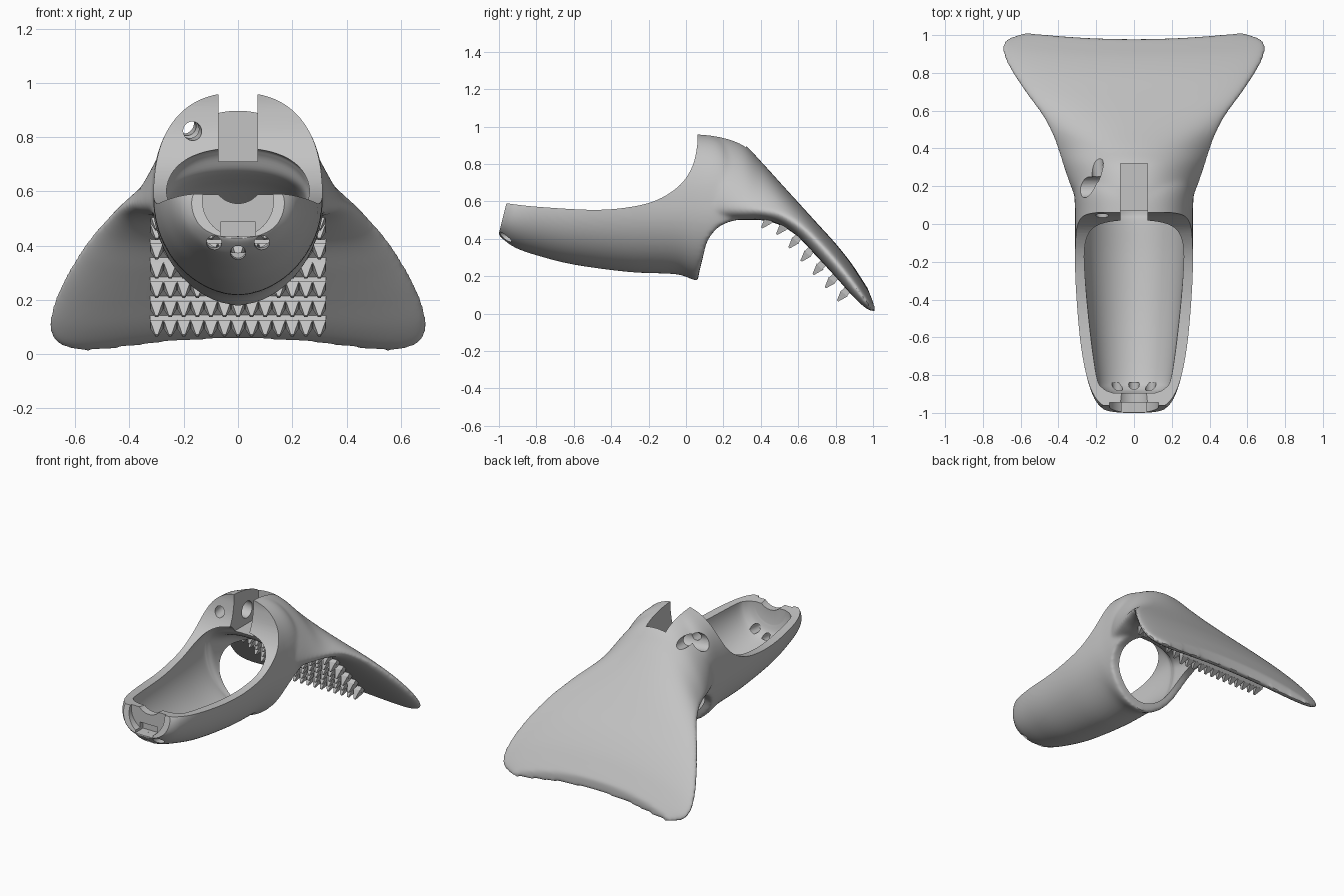
import bpy, bmesh, math
from mathutils import Vector

if "Cube" in bpy.data.objects:
    bpy.data.objects.remove(bpy.data.objects["Cube"])

grey = bpy.data.materials.new("plain_grey")
grey.use_nodes = True
COLOUR = (0.55, 0.55, 0.55, 1)
grey.diffuse_color = COLOUR
grey.node_tree.nodes["Principled BSDF"].inputs["Base Color"].default_value = COLOUR


def finish(name, bm):
    bmesh.ops.recalc_face_normals(bm, faces=bm.faces)
    mesh = bpy.data.meshes.new(name)
    bm.to_mesh(mesh)
    bm.free()
    mesh.materials.append(grey)
    obj = bpy.data.objects.new(name, mesh)
    bpy.context.collection.objects.link(obj)
    return obj


def activate(obj):
    bpy.ops.object.select_all(action='DESELECT')
    obj.select_set(True)
    bpy.context.view_layer.objects.active = obj


def densify(rows, steps):
    """Smooth curve through rows of values."""
    out = []
    for i in range(len(rows) - 1):
        a, b, c, d = (rows[max(i - 1, 0)], rows[i], rows[i + 1],
                      rows[min(i + 2, len(rows) - 1)])
        for s in range(steps):
            u = s / steps
            out.append(tuple(
                q + u * ((r - p) + u * ((2 * p - 5 * q + 4 * r - e)
                                        + u * (3 * (q - r) + e - p))) / 2
                for p, q, r, e in zip(a, b, c, d)))
    out.append(rows[-1])
    return out


def loft(name, stations, top_power, low_power, bow=False, half=20, steps=6):
    """Closed sections along y: (y, half width, top, edge, bottom, roundness)."""
    bm = bmesh.new()
    rings = []
    for y, w, top, edge, low, k in densify(stations, steps):
        ramp = min(max((y - 0.65) / 0.3, 0), 1) if bow else 0
        ramp = ramp * ramp * (3 - 2 * ramp)
        upper, lower = [], []
        for i in range(-half, half + 1):
            t = math.sin(math.pi / 2 * i / half)
            a = abs(t)
            yy = y + 0.035 * ramp * t * t
            drop = 0.07 * ramp * t * t
            zu = edge + (top - edge) * max(1 - a ** top_power, 0) ** k
            zl = edge + (low - edge) * max(1 - a ** low_power, 0) ** 0.5
            upper.append((w * t, yy, zu - drop))
            lower.append((w * t, yy, zl - drop))
        rings.append([bm.verts.new(p) for p in upper + lower[-2:0:-1]])
    count = len(rings[0])
    for r, s in zip(rings, rings[1:]):
        for i in range(count):
            j = (i + 1) % count
            bm.faces.new((r[i], r[j], s[j], s[i]))
    for r in (rings[0], rings[-1]):
        for i in range(2 * half):
            quad = [r[i], r[i + 1], r[(count - i - 1) % count], r[(count - i) % count]]
            bm.faces.new(list(dict.fromkeys(quad)))
    return finish(name, bm)


def prism(name, points, half_x):
    """Side profile of (y, z) points extruded across x."""
    bm = bmesh.new()
    face = bm.faces.new([bm.verts.new((-half_x, y, z)) for y, z in points])
    ext = bmesh.ops.extrude_face_region(bm, geom=[face])["geom"]
    verts = [v for v in ext if isinstance(v, bmesh.types.BMVert)]
    bmesh.ops.translate(bm, verts=verts, vec=(2 * half_x, 0, 0))
    return finish(name, bm)


def block(name, half_x, y0, y1, z0, z1):
    return prism(name, [(y0, z0), (y1, z0), (y1, z1), (y0, z1)], half_x)


def rod(name, start, end, radius):
    a, b = Vector(start), Vector(end)
    bm = bmesh.new()
    bmesh.ops.create_cone(bm, cap_ends=True, segments=40, radius1=radius,
                          radius2=radius, depth=(b - a).length)
    bm.transform((b - a).to_track_quat('Z', 'Y').to_matrix().to_4x4())
    bmesh.ops.translate(bm, verts=bm.verts, vec=(a + b) / 2)
    return finish(name, bm)


def boolean(obj, tool):
    mod = obj.modifiers.new("cut", 'BOOLEAN')
    mod.operation = 'DIFFERENCE'
    mod.solver = 'MANIFOLD'
    mod.object = tool
    activate(obj)
    bpy.ops.object.modifier_apply(modifier=mod.name)
    bpy.data.objects.remove(tool)


# Sleeve and hood as one solid tube
R = 0.417
body = loft("sleeve_and_fan", [
    (-1.005, .13, .62, .50, .425, R), (-.97, .175, .64, .52, .39, R),
    (-.92, .213, .66, .54, .355, R), (-.8, .253, .72, .56, .312, R),
    (-.6, .287, .82, .56, .262, R), (-.3, .31, .93, .57, .222, R),
    (-.05, .312, .96, .57, .21, R), (.065, .312, .963, .57, .176, R),
    (.2, .315, .935, .57, .2, R), (.3, .29, .81, .57, .25, R)], 2.4, 1.85)

# Arch behind the ring
arch = densify([(.06, .1), (.065, .19), (.09, .3), (.12, .4), (.2, .48), (.35, .515)], 4)
boolean(body, prism("arch_cutter", arch + [(.6, .515), (.6, .05), (.06, .05)], 1))

# Flared fan plate, bell shaped near the hood and flat at its end
fan = loft("fan", [
    (.12, .30, .958, .57, .50, .45), (.2, .335, .948, .565, .50, .6),
    (.31, .375, .905, .56, .50, .85), (.4, .405, .815, .555, .50, 1.0),
    (.5, .445, .705, .535, .475, .9), (.6, .505, .595, .475, .41, .75),
    (.7, .58, .485, .385, .305, .6), (.8, .655, .375, .285, .2, .5),
    (.88, .695, .275, .195, .115, .45), (.94, .68, .185, .125, .065, .45),
    (.978, .58, .125, .09, .055, .45)], 2.2, 6, bow=True)

# Blend the two solids
activate(body)
fan.select_set(True)
bpy.ops.object.join()
mod = body.modifiers.new("blend", 'REMESH')
mod.mode = 'VOXEL'
mod.voxel_size = 0.0105
bpy.ops.object.modifier_apply(modifier=mod.name)
mod = body.modifiers.new("soften", 'SMOOTH')
mod.factor = 0.5
mod.iterations = 16
bpy.ops.object.modifier_apply(modifier=mod.name)

# Open the top of the sleeve along its side profile
rim = densify([(-.96, .59), (-.8, .572), (-.5, .555), (-.3, .57), (-.15, .61),
               (-.03, .69), (.035, .79), (.06, .9), (.06, .97)], 6)
boolean(body, prism("rim_cutter", [(-1.04, .27)] + rim
                    + [(.06, 1.3), (-1.3, 1.3), (-1.3, .27)], 1))

# Hollow the sleeve and the ring
boolean(body, loft("hollow_cutter", [
    (-.895, .11, .66, .56, .46, R), (-.87, .165, .68, .56, .40, R),
    (-.8, .2, .7, .56, .36, R), (-.5, .24, .72, .56, .295, R),
    (-.2, .265, .74, .56, .255, R), (0, .275, .76, .565, .24, R),
    (.05, .268, .74, .56, .23, R), (.09, .255, .68, .55, .23, R),
    (.15, .25, .65, .53, .235, R), (.27, .24, .61, .49, .24, R),
    (.42, .2, .53, .45, .3, R)], 2.2, 1.9))

# Hood slot with its crossing bores
boolean(body, block("slot_cutter", .072, -.2, .32, .71, 1.2))
boolean(body, rod("cross_bore", (-.03, .2, .8), (-.45, .19, .84), .055))
boolean(body, rod("long_bore", (-.153, -.1, .81), (-.215, .5, .86), .034))

# Tip socket, notch, slit and drain holes
boolean(body, rod("socket_cutter", (0, -1.1, .565), (0, -.945, .565), .131))
boolean(body, rod("notch_cutter", (0, -1.1, .65), (0, -.8, .65), .095))
boolean(body, block("slit_cutter", .065, -1.1, -.915, .435, .487))
for x, z in ((-.088, .4), (0, .362), (.088, .4)):
    boolean(body, rod("drain_cutter", (x, -1.1, z), (x, -.84, z + .02), .028))

activate(body)
bpy.ops.object.shade_smooth_by_angle(angle=math.radians(32))

# Rows of pointed teeth on bars under the fan
bm = bmesh.new()
turn = Vector((0, -.66, -.75)).to_track_quat('Z', 'X').to_matrix().to_4x4()
bases = [(.865 - .065 * i, .13 + .071 * i) for i in range(5)] + [(.53, .475), (.45, .51)]
for row, (y, z) in enumerate(bases):
    gum = .03 if row < 5 else .015
    place = Vector((0, y, z))
    bar = bmesh.ops.create_cube(bm, size=1)["verts"]
    for v in bar:
        local = Vector((v.co.x * .65, v.co.y * .04, v.co.z * .06 + gum - .03))
        # The turned frame may swap its side axes, so lay the bar out by direction
        v.co = place + Vector((local.x, .75 * local.y - .66 * local.z,
                               -.66 * local.y - .75 * local.z))
    for i in range(13):
        made = bmesh.ops.create_cone(bm, cap_ends=True, segments=4, radius1=.034,
                                     radius2=.007, depth=.055)["verts"]
        for v in made:
            x, yy = v.co.x, v.co.y
            v.co.x, v.co.y = (x - yy) * .707, (x + yy) * .707
            v.co.z += gum + .025
            v.co = turn @ v.co + place + Vector(((i - 6) * .05, 0, 0))
finish("teeth", bm)
